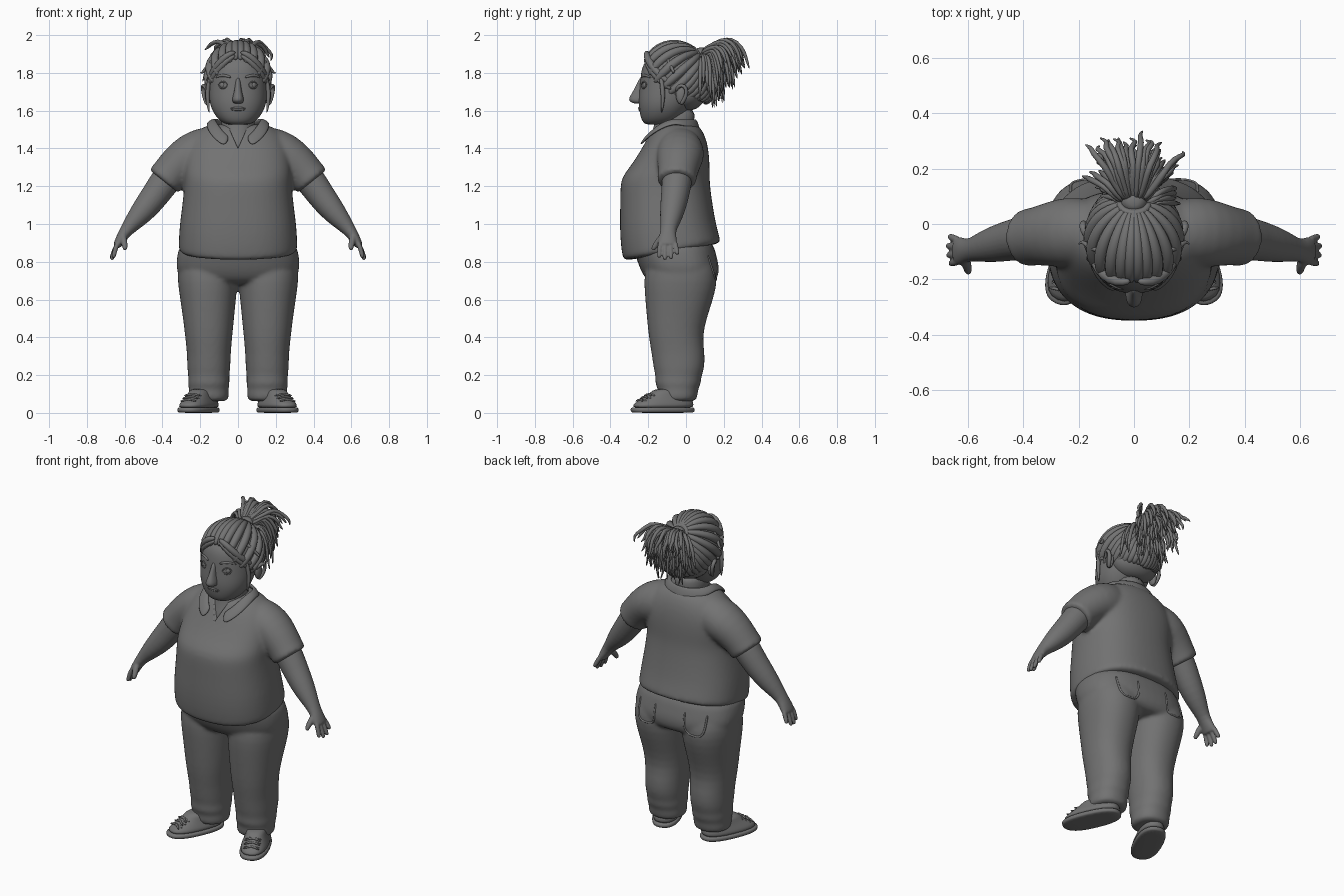
import bpy, bmesh, math, random
from mathutils import Vector as V, Matrix

if "Cube" in bpy.data.objects:
    bpy.data.objects.remove(bpy.data.objects["Cube"])
random.seed(4)
grey = bpy.data.materials.new("dark_grey")
grey.diffuse_color = (.17, .17, .17, 1)
grey.use_nodes = True
grey.node_tree.nodes["Principled BSDF"].inputs["Base Color"].default_value = grey.diffuse_color


def ring(z, x0, x1, yf, yb, tilt=0, p=2.2, n=24):
    """Horizontal superellipse section; tilt raises it towards the back."""
    cx, cy, rx, ry = (x0 + x1) / 2, (yf + yb) / 2, (x1 - x0) / 2, (yb - yf) / 2
    out = []
    for i in range(n):
        c, s = math.cos(math.tau * i / n), math.sin(math.tau * i / n)
        x = rx * math.copysign(abs(c) ** (2 / p), c)
        y = ry * math.copysign(abs(s) ** (2 / p), s)
        out.append(V((cx + x, cy + y, z + tilt * y)))
    return out


def tube(pts, radii, ref=(0, 1, 0), n=8):
    """Sections along a path; each radius is a number or (along ref, across)."""
    pts, out = [V(p) for p in pts], []
    for i, p in enumerate(pts):
        t = (pts[min(i + 1, len(pts) - 1)] - pts[max(i - 1, 0)]).normalized()
        u = V(ref) - t * V(ref).dot(t)
        u.normalize()
        w = t.cross(u)
        r = radii[i] if isinstance(radii, (list, tuple)) else radii
        ru, rw = r if isinstance(r, tuple) else (r, r)
        out.append([p + u * ru * math.cos(math.tau * k / n) + w * rw * math.sin(math.tau * k / n)
                    for k in range(n)])
    return out


def ball(c, r, n=12):
    """Ellipsoid sections."""
    c, out = V(c), []
    for i in range(1, 9):
        a = math.pi * i / 9
        out.append([c + V((r[0] * math.sin(a) * math.cos(math.tau * k / n),
                           r[1] * math.sin(a) * math.sin(math.tau * k / n),
                           -r[2] * math.cos(a))) for k in range(n)])
    return out


def build(name, lofts, sub=1, voxel=0, smooth=0, mirror=False):
    bm = bmesh.new()
    for rings in lofts:
        vs = [[bm.verts.new(p) for p in r] for r in rings]
        n = len(vs[0])
        for a, b in zip(vs, vs[1:]):
            for k in range(n):
                bm.faces.new((a[k], a[(k + 1) % n], b[(k + 1) % n], b[k]))
        bm.faces.new(vs[0][::-1])
        bm.faces.new(vs[-1])
    bmesh.ops.recalc_face_normals(bm, faces=bm.faces)
    me = bpy.data.meshes.new(name)
    bm.to_mesh(me)
    bm.free()
    me.materials.append(grey)
    for f in me.polygons:
        f.use_smooth = True
    ob = bpy.data.objects.new(name, me)
    bpy.context.collection.objects.link(ob)
    if sub:
        m = ob.modifiers.new("sub", 'SUBSURF')
        m.levels = m.render_levels = sub
    if voxel:
        m = ob.modifiers.new("fuse", 'REMESH')
        m.mode, m.voxel_size, m.use_smooth_shade = 'VOXEL', voxel, True
    if smooth:
        m = ob.modifiers.new("soften", 'SMOOTH')
        m.factor, m.iterations = 0.5, smooth
    if mirror:
        ob.modifiers.new("mirror", 'MIRROR')
    return ob


def stick(ob, pts, side=-1):
    """Project x, z points onto an object from the front (-1) or back (1)."""
    bpy.context.view_layer.update()
    dg, out = bpy.context.evaluated_depsgraph_get(), []
    for x, z in pts:
        hit, loc, _, _ = ob.ray_cast(V((x, side, z)), V((0, -side, 0)), depsgraph=dg)
        out.append(loc.copy() if hit else V((x, 0, z)))
    return out


# Shirt: torso and sleeves fused, with a V cut at the neck
torso = [ring(z, -w, w, f, b, t, p) for z, w, f, b, t, p in [
    (.848, .306, -.325, .178, .18, 2.4), (.858, .318, -.336, .187, .18, 2.4),
    (.92, .316, -.348, .174, .12, 2.4), (1.0, .311, -.353, .159, .03, 2.4), (1.1, .297, -.35, .143, 0, 2.4),
    (1.2, .287, -.35, .129, 0, 2.4), (1.25, .288, -.341, .127, 0, 2.4), (1.31, .288, -.292, .127, 0, 2.4),
    (1.39, .278, -.24, .122, 0, 2.4), (1.46, .25, -.203, .106, 0, 2.2), (1.508, .2, -.168, .08, 0, 2.1),
    (1.533, .14, -.14, .05, 0, 2)]]
sleeves = [tube([(s * x, y, z) for x, y, z in [(.11, -.03, 1.4), (.18, -.03, 1.39), (.25, -.03, 1.366),
           (.32, -.04, 1.31), (.372, -.047, 1.25), (.387, -.05, 1.232), (.396, -.05, 1.221)]],
           [(.11, .12), (.125, .125), (.13, .119), (.113, .108), (.103, .099), (.107, .102), (.101, .096)],
           n=20) for s in (-1, 1)]
shirt = build("shirt", [torso] + sleeves, voxel=.011, smooth=9)
cutter = build("neckline_cutter", [[[V((-.075, y, 1.57)), V((.075, y, 1.57)), V((0, y, 1.40))]
                                   for y in (-.4, -.165)]], sub=0)
cutter.hide_render = True
cutter.hide_viewport = True
cut = shirt.modifiers.new("neckline", 'BOOLEAN')
cut.object, cut.operation, cut.solver = cutter, 'DIFFERENCE', 'EXACT'

# Collar: folded strip around the neck with two front points
collar = []
for i in range(25):
    a = .36 + (math.tau - .72) * i / 24
    s, c = math.sin(a), math.cos(a)
    ry = .155 if c > 0 else .095
    z = 1.553 - .105 * max(0, c) ** 2
    k = 1.5 + .1 * max(0, c)
    A = V((.112 * s, -.055 - ry * c, z))
    B = V((.112 * k * s + .022 * s * max(0, c), -.055 - ry * 1.36 * c, z - .02 - .03 * abs(c)))
    collar.append([A - V((0, 0, .012)), A + V((.014 * s, -.012 * c, .012)),
                   B + V((0, 0, .008)), B - V((.006 * s, 0, .012))])
build("collar", [collar], sub=2)

# Trousers: pelvis and legs fused
pelvis = [ring(z, -w, w, f, b, 0, 2.5) for z, w, f, b in [
    (.93, .295, -.285, .14), (.86, .32, -.278, .155), (.8, .33, -.258, .172), (.75, .327, -.24, .178),
    (.705, .305, -.212, .165), (.675, .25, -.17, .13)]]
legs = [[ring(z, s * a if s > 0 else -b, b if s > 0 else -a, f, k) for z, a, b, f, k in [
    (.86, .03, .29, -.17, .11), (.78, .0, .32, -.215, .155), (.7, .0, .322, -.225, .17), (.6, .01, .307, -.217, .145),
    (.5, .02, .292, -.208, .11), (.4, .03, .28, -.198, .087), (.31, .038, .27, -.182, .102),
    (.23, .04, .27, -.172, .098), (.19, .047, .262, -.16, .08), (.155, .042, .268, -.167, .082),
    (.125, .051, .258, -.146, .063), (.1, .046, .264, -.152, .065), (.07, .052, .258, -.145, .055),
    (.06, .06, .248, -.135, .048)]] for s in (-1, 1)]
pants = build("trousers", [pelvis] + legs, voxel=.0105, smooth=6)

# Back pockets
pocket = [(.165 - .064 * math.copysign(abs(math.cos(a)) ** .6, math.cos(a)), .79 - .085 * math.sin(a) ** .7)
          for a in [math.pi * i / 16 for i in range(17)]]
pocket = [(.101, .84)] + pocket + [(.229, .84)]
build("back_pockets", [tube(stick(pants, [(x, max(z, .7)) for x, z in pocket], 1), .007, ref=(0, 1, 0), n=6)],
      mirror=True)

# Shoes, toes turned out
turn = Matrix.Translation((.207, -.12, 0)) @ Matrix.Rotation(math.radians(24), 4, 'Z') @ Matrix.Diagonal((1.12, 1.03, 1, 1))


def shoe(rows):
    return [[turn @ p for p in ring(z, -w, w, f, b, p=2.5)] for z, w, f, b in rows]


build("shoe_sole", [shoe([(0, .066, -.168, .163), (.004, .074, -.178, .17), (.026, .075, -.18, .172),
                          (.031, .066, -.17, .163)])], mirror=True)
build("shoe_upper", [shoe([(.02, .071, -.173, .165), (.045, .07, -.166, .165), (.065, .062, -.135, .16),
                           (.085, .055, -.1, .155), (.105, .05, -.07, .148), (.13, .044, -.05, .135)])],
      mirror=True)
build("shoe_laces", [tube([turn @ V(p) for p in [(-.045, y + d, z - .014), (0, y, z + .004), (.045, y - d, z - .014)]],
                          .007, ref=(0, 0, 1), n=6)
                     for y, z in [(-.125, .073), (-.1, .088), (-.078, .102)] for d in (-.012, .012)], mirror=True)

# Arms with hands and fingers
arm = [tube([(.33, -.04, 1.3), (.395, -.05, 1.215), (.44, -.058, 1.15), (.49, -.07, 1.085), (.545, -.083, 1.02),
             (.59, -.094, .968), (.615, -.097, .93), (.636, -.098, .893), (.642, -.098, .88)],
            [.085, .082, .076, (.07, .07), (.057, .054), (.04, .036), (.048, .03), (.054, .024), (.048, .02)], n=14)]
for y0, y1, x, z in [(-.058, -.046, .665, .836), (-.084, -.079, .672, .813), (-.111, -.112, .67, .808),
                     (-.136, -.142, .661, .82)]:
    arm.append(tube([(.632, y0, .91), (.65, (y0 + y1) / 2, .868), (x - .004, y1, z + .014), (x, y1, z)],
                    [.0145, .0145, .0135, .01]))
arm.append(tube([(.612, -.115, .945), (.604, -.145, .91), (.598, -.168, .878), (.597, -.177, .86)],
                [.02, .02, .016, .011]))
build("arms", arm, voxel=.0055, smooth=2, mirror=True)

# Neck and head
build("neck", [[ring(z, -w, w, f, b) for z, w, f, b in [
    (1.36, .12, -.21, .04), (1.42, .105, -.205, .04), (1.48, .092, -.18, .04), (1.54, .088, -.165, .04),
    (1.62, .09, -.16, .06)]]])
head = build("head", [[ring(z, -w, w, f, b) for z, w, f, b in [
    (1.525, .05, -.205, -.1), (1.535, .08, -.225, -.06), (1.56, .112, -.24, -.02), (1.61, .143, -.25, .02),
    (1.66, .154, -.253, .05), (1.72, .156, -.246, .08), (1.8, .154, -.241, .1), (1.86, .143, -.224, .1),
    (1.91, .1, -.16, .06), (1.93, .05, -.11, 0)]]], sub=2)

# Facial features
build("nose", [[ring(z, -w, w, f, -.2, n=12) for z, w, f in [
    (1.78, .012, -.245), (1.74, .016, -.262), (1.7, .021, -.283), (1.668, .031, -.304), (1.65, .033, -.304),
    (1.636, .022, -.278)]]])
brow = stick(head, [(.035, 1.775), (.065, 1.787), (.095, 1.787), (.122, 1.772)])
build("eyebrows", [tube(brow, [.006, .009, .008, .004], ref=(0, 0, 1))], mirror=True)
eye = stick(head, [(.08, 1.735)])[0]
build("eyes", [ball(eye + V((0, .012, 0)), (.018, .016, .019))], mirror=True)
lids = [tube(stick(head, [(.055, 1.735), (.066, 1.735 + h * .8), (.08, 1.735 + h), (.095, 1.735 + h * .8),
                          (.106, 1.735)]), [.002, .004, .005, .004, .002], ref=(0, 0, 1)) for h in (.02, -.018)]
build("eyelids", lids, mirror=True)
build("lips", [tube(stick(head, [(-.042, z + e), (-.022, z), (0, z + .001), (.022, z), (.042, z + e)]),
                    [.003, .006, .007, .006, .003], ref=(0, 0, 1)) for z, e in [(1.614, -.004), (1.604, .005)]])
build("ears", [ball((.158, -.025, 1.68), (.018, .03, .048)),
               tube([(.16, -.055, 1.7), (.178, -.04, 1.735), (.187, -.008, 1.735), (.184, .008, 1.7),
                     (.174, -.01, 1.655), (.162, -.03, 1.63)], [.008, .012, .013, .012, .012, .01], ref=(1, 0, 0))],
      mirror=True)

# Hair: scalp, then locks combed back from the hairline to the tie
C, R = V((0, -.056, 1.778)), V((.168, .186, .184))
build("scalp_hair", [ball(C, R * .98, 24), ball((0, .0, 1.69), (.148, .108, .095), 20)])


def scalp(d, k):
    low = .5 * max(0, -d.z * R.z) * max(0, d.y)
    return V((C.x + R.x * d.x * k, C.y + R.y * d.y * k + low, C.z + R.z * d.z * k))


locks, tie = [], V((0, .72, .66)).normalized()
for i in range(32):
    a = math.tau * (i + .5) / 32 - math.pi
    m = min(abs(a) / 1.5, 1)
    el = .54 - 1.15 * m * m * (3 - 2 * m) - .22 * max(0, abs(a) - 1.5)
    d = V((math.cos(el) * math.sin(a), -math.cos(el) * math.cos(a), math.sin(el)))
    locks.append(tube([scalp(d.slerp(tie, .93 * j / 7), .965) for j in range(8)],
                      [.014, .023, .025, .026, .024, .021, .017, .012], ref=(1, 0, .05)))
build("combed_hair", locks)

# Loose strands: parted fringe, temple locks and flyaways
loose = []
for s in (-1, 1):
    for dz, r in ((0, 1), (.028, 1.1)):
        loose.append(tube([(s * .01, -.206, 1.895 + dz * .6), (s * .06, -.212, 1.868 + dz),
                           (s * .108, -.188, 1.815 + dz), (s * .143, -.138, 1.757 + dz),
                           (s * .163, -.075, 1.71 + dz)],
                          [.01 * r, .018 * r, .02 * r, .019 * r, .01 * r], ref=(0, 0, 1)))
    loose.append(tube([(s * .143, -.135, 1.79), (s * .16, -.125, 1.73), (s * .163, -.12, 1.66),
                       (s * .152, -.13, 1.585)], [.01, .014, .012, .004], ref=(0, 1, 0)))
    loose.append(tube([(s * .12, -.1, 1.88), (s * .168, -.08, 1.83), (s * .186, -.06, 1.8),
                       (s * .202, -.075, 1.8)], [.01, .011, .008, .003], ref=(0, 1, 0)))
build("loose_strands", loose)

# Hair tie and ponytail
tie_loop = [V((0, .07, 1.89)) + V((.05 * math.cos(a), -.033 * math.sin(a), .038 * math.sin(a)))
            for a in [math.tau * i / 24 for i in range(25)]]
build("hair_tie", [tube(tie_loop, .016, ref=(0, .75, .66)), ball((0, .08, 1.895), (.05, .045, .042))])
strands = []
for i in range(84):
    u, f = random.uniform(-1, 1), (i % 14) / 13
    x, y = u * (.13 + .07 * random.random()), .17 + .165 * f - .09 * u * u + random.uniform(-.02, .02)
    z = 1.595 + .22 * f + .07 * u * u + random.uniform(-.02, .06)
    top = 1.895 + .085 * f + random.uniform(0, .015) - .02 * u * u
    b = V((u * .035, .07 + .015 * f, 1.865 + .055 * f))
    w = random.uniform(-.018, .018)
    pts = [b, b.lerp(V((x, y, top)), .3) + V((0, 0, .012)), V((x * .6, .09 + (y - .09) * .6, top)),
           V((x * .85 + w, .09 + (y - .09) * .86, top * .7 + z * .3 - .01)),
           V((x * .93 - w, .09 + (y - .09) * .93, top * .33 + z * .67)), V((x + w, y, z))]
    strands.append(tube(pts, [.012, .014, .014, .013, .01, .004], ref=(1, 0, 0), n=6))
build("ponytail", strands)
